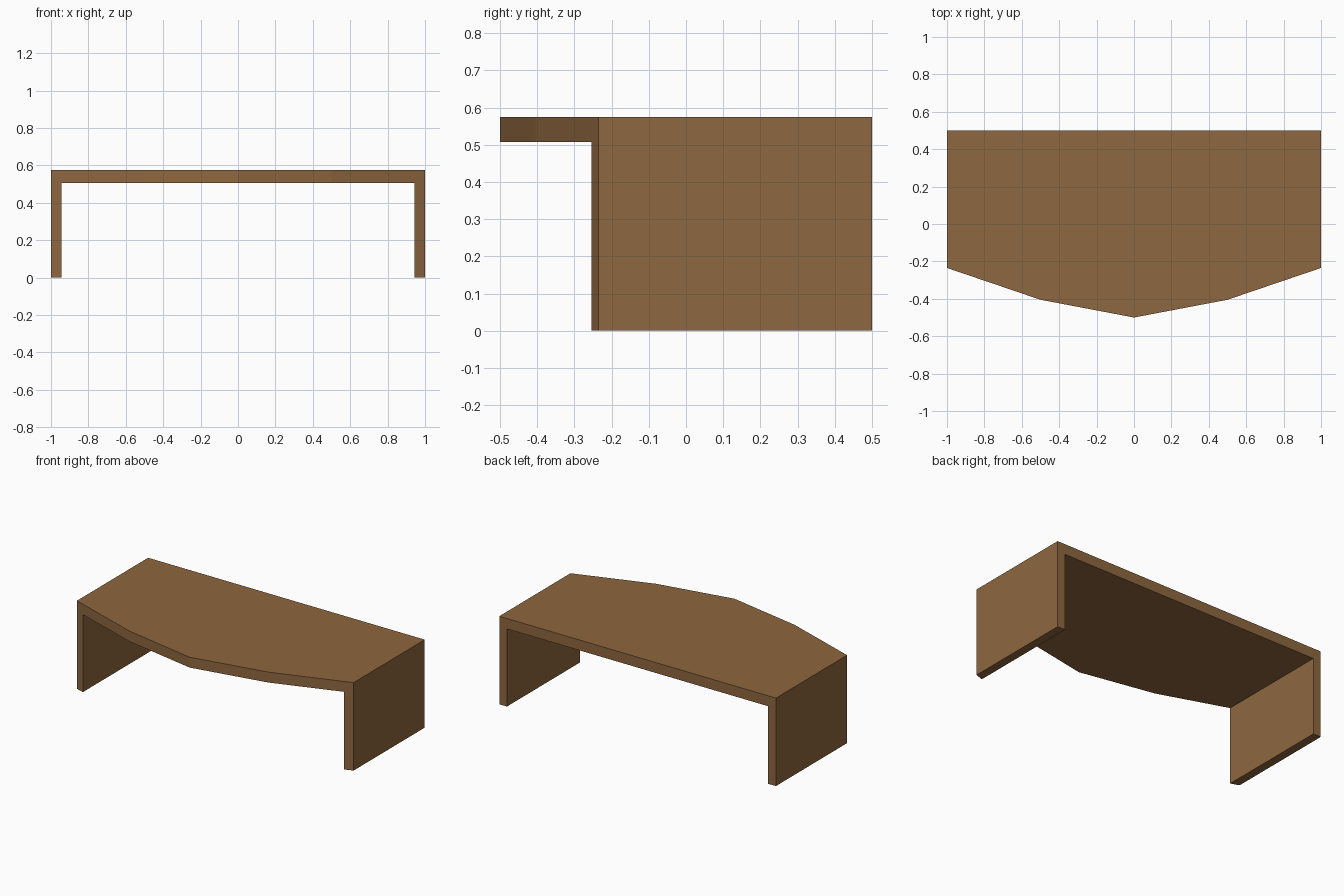
import bpy, bmesh

if "Cube" in bpy.data.objects:
    bpy.data.objects.remove(bpy.data.objects["Cube"])

HEIGHT, UNDERSIDE, LEG = 0.575, 0.507, 0.056

wood = bpy.data.materials.new("wood")
wood.diffuse_color = (0.27, 0.135, 0.05, 1)
wood.use_nodes = True
wood.node_tree.nodes["Principled BSDF"].inputs["Base Color"].default_value = wood.diffuse_color


def prism(name, outline, z0, z1):
    """Extrude a plan outline (counter-clockwise) from z0 to z1."""
    bm = bmesh.new()
    face = bm.faces.new([bm.verts.new((x, y, z0)) for x, y in outline])
    res = bmesh.ops.extrude_face_region(bm, geom=[face], use_keep_orig=True)
    verts = [g for g in res["geom"] if isinstance(g, bmesh.types.BMVert)]
    bmesh.ops.translate(bm, verts=verts, vec=(0, 0, z1 - z0))
    bmesh.ops.recalc_face_normals(bm, faces=bm.faces[:])
    mesh = bpy.data.meshes.new(name)
    bm.to_mesh(mesh)
    bm.free()
    obj = bpy.data.objects.new(name, mesh)
    bpy.context.collection.objects.link(obj)
    return obj


# Desk body: straight back, faceted bowed front
half = [(0.5, -0.405), (1, -0.235), (1, 0.5)]
outline = [(0, -0.5)] + half + [(-x, y) for x, y in reversed(half)]
desk = prism("desk", outline, 0, HEIGHT)
desk.data.materials.append(wood)

# Knee space cut right through, leaving the top and two side panels
w = 1 - LEG
cutter = prism("knee_space_cutter", [(-w, -1), (w, -1), (w, 1), (-w, 1)], -0.5, UNDERSIDE)
cutter.data.materials.append(wood)
cutter.hide_render = True
cutter.hide_set(True)

mod = desk.modifiers.new("knee_space", "BOOLEAN")
mod.operation = "DIFFERENCE"
mod.solver = "EXACT"
mod.object = cutter
bpy.context.view_layer.objects.active = desk
bpy.ops.object.modifier_apply(modifier=mod.name)
bpy.data.objects.remove(cutter)
